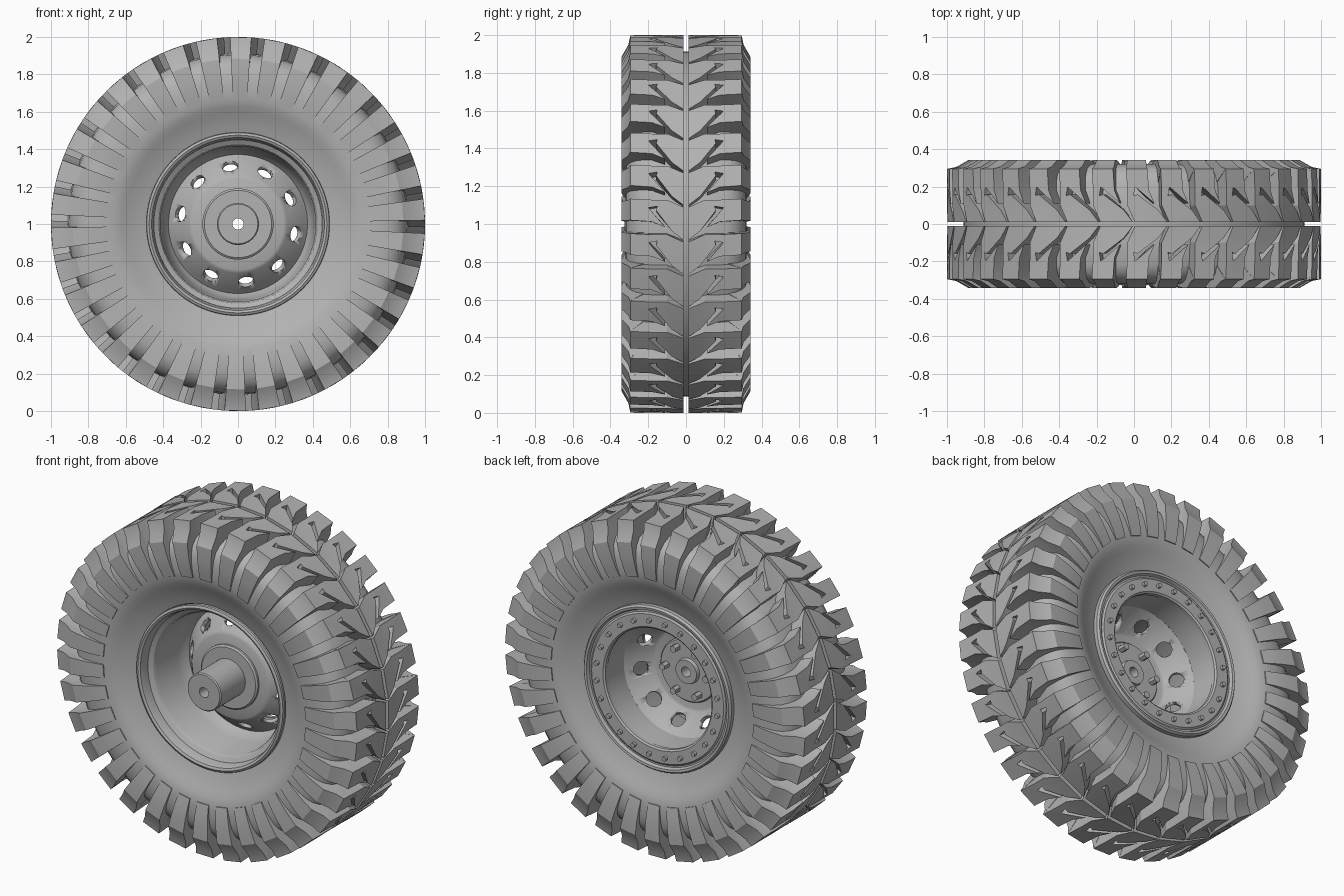
import bpy, bmesh
from math import sin, cos, tau, radians
from mathutils import Vector, Matrix
from mathutils.geometry import tessellate_polygon

if "Cube" in bpy.data.objects:
    bpy.data.objects.remove(bpy.data.objects["Cube"])

grey = bpy.data.materials.new("plain grey")
grey.use_nodes = True
COLOUR = (0.45, 0.45, 0.45, 1)
grey.diffuse_color = COLOUR
grey.node_tree.nodes["Principled BSDF"].inputs["Base Color"].default_value = COLOUR


def polar(r, a, y):
    """Point on the wheel: a runs clockwise from the top, seen from the front."""
    return Vector((r * sin(a), y, 1 + r * cos(a)))


def finish(name, bm, angle=32):
    bmesh.ops.recalc_face_normals(bm, faces=bm.faces)
    mesh = bpy.data.meshes.new(name)
    bm.to_mesh(mesh)
    bm.free()
    mesh.materials.append(grey)
    ob = bpy.data.objects.new(name, mesh)
    bpy.context.collection.objects.link(ob)
    bpy.ops.object.select_all(action='DESELECT')
    ob.select_set(True)
    bpy.context.view_layer.objects.active = ob
    bpy.ops.object.shade_smooth_by_angle(angle=radians(angle))
    return ob


def lathe(name, profile, steps=96):
    """Revolve a closed (radius, y) profile about the axle."""
    bm = bmesh.new()
    rings = [[bm.verts.new(polar(r, tau * i / steps, y)) for r, y in profile]
             for i in range(steps)]
    n = len(profile)
    for i in range(steps):
        a, b = rings[i], rings[(i + 1) % steps]
        for j in range(n):
            k = (j + 1) % n
            bm.faces.new((a[j], a[k], b[k], b[j]))
    return finish(name, bm)


def add_cylinder(bm, centre, axis, radius, depth, sides):
    turn = Vector((0, 0, 1)).rotation_difference(axis).to_matrix().to_4x4()
    bmesh.ops.create_cone(bm, cap_ends=True, segments=sides, radius1=radius,
                          radius2=radius, depth=depth,
                          matrix=Matrix.Translation(centre) @ turn)


# Tyre carcass
half = [(0.49, 0.245), (0.52, 0.255), (0.56, 0.27), (0.60, 0.289), (0.63, 0.304),
        (0.66, 0.314), (0.70, 0.32), (0.76, 0.32), (0.81, 0.314), (0.85, 0.298),
        (0.885, 0.265), (0.905, 0.22), (0.912, 0.1)]
lathe("tyre_carcass", half + [(r, -y) for r, y in reversed(half)]
      + [(0.47, -0.2), (0.47, 0.2)], 136)

# Tread lugs: slotted chevron block on the crown, then a wrap over the shoulder
LUGS = 34
TRAIL, LEAD = -0.042, 0.072
crown = [(0.004, 0.012), (0.178, 0.012), (0.13, 0.075), (0.02, 0.158),
         (-0.002, 0.152), (0.006, 0.198), (0.026, 0.182), (0.11, 0.11),
         (0.08, 0.18), (LEAD, 0.295), (TRAIL, 0.295), (-0.036, 0.18), (-0.036, 0.1)]
tris = tessellate_polygon([[Vector((a, y, 0)) for a, y in crown]])
# outer radius, outer y, root radius, root y
shoulder = [(1.0, 0.295, 0.87, 0.2), (0.95, 0.305, 0.86, 0.22),
            (0.885, 0.342, 0.84, 0.25), (0.80, 0.341, 0.79, 0.28),
            (0.73, 0.333, 0.73, 0.29), (0.675, 0.322, 0.675, 0.30)]
bm = bmesh.new()
for i in range(LUGS):
    turn = tau * i / LUGS
    for side in (-1, 1):
        top = [bm.verts.new(polar(1.0, turn + a, side * y)) for a, y in crown]
        low = [bm.verts.new(polar(0.86, turn + a, side * y)) for a, y in crown]
        for tri in tris:
            bm.faces.new([top[t] for t in tri])
            bm.faces.new([low[t] for t in tri])
        for j in range(len(crown)):
            k = (j + 1) % len(crown)
            bm.faces.new((top[j], top[k], low[k], low[j]))
        loops = []
        for ro, yo, ri, yi in shoulder:
            loops.append([bm.verts.new(polar(r, turn + a, side * y)) for r, a, y in
                          ((ro, TRAIL, yo), (ro, LEAD, yo), (ri, LEAD, yi), (ri, TRAIL, yi))])
        for a, b in zip(loops, loops[1:]):
            for j in range(4):
                k = (j + 1) % 4
                bm.faces.new((a[j], a[k], b[k], b[j]))
        bm.faces.new(loops[0])
        bm.faces.new(loops[-1])
finish("tread_lugs", bm, 20)

# Rim barrel with rolled front flange
lathe("rim_barrel", [(0.475, -0.24), (0.49, -0.255), (0.488, -0.27), (0.475, -0.277),
                     (0.462, -0.27), (0.455, -0.25), (0.45, -0.215), (0.425, -0.2),
                     (0.415, -0.18), (0.405, 0.0), (0.385, 0.05), (0.352, 0.09),
                     (0.352, 0.12), (0.36, 0.25), (0.48, 0.25), (0.48, 0.0)])

# Outer clamp ring on the back side
lathe("clamp_ring", [(0.355, 0.24), (0.355, 0.262), (0.365, 0.27), (0.44, 0.27),
                     (0.45, 0.262), (0.46, 0.262), (0.468, 0.28), (0.482, 0.282),
                     (0.492, 0.27), (0.492, 0.24)])

# Wheel disc, bulging to the front, pierced by ten round holes
disc = lathe("wheel_disc", [(0.39, 0.085), (0.355, 0.05), (0.262, -0.062),
                            (0.245, -0.07), (0.1, -0.07), (0.1, -0.046),
                            (0.235, -0.046), (0.25, -0.04), (0.345, 0.075),
                            (0.37, 0.115), (0.39, 0.115)])
bm = bmesh.new()
for i in range(10):
    a = radians(-8) + tau * i / 10
    axis = (polar(0.77, a, -0.64) - polar(0, a, 0)).normalized()
    add_cylinder(bm, polar(0.304, a, 0.006), axis, 0.042, 0.09, 24)
cutter = finish("hole_cutter", bm)
cut = disc.modifiers.new("holes", 'BOOLEAN')
cut.object = cutter
cut.solver = 'EXACT'
bpy.context.view_layer.objects.active = disc
bpy.ops.object.modifier_apply(modifier=cut.name)
bpy.data.objects.remove(cutter)

# Hub and hollow axle stub reaching the front
lathe("hub", [(0.03, -0.09), (0.18, -0.09), (0.19, -0.082), (0.19, -0.03),
              (0.183, -0.022), (0.075, -0.022), (0.07, 0.0), (0.03, 0.0)], 64)
lathe("axle_stub", [(0.03, -0.325), (0.106, -0.325), (0.112, -0.318),
                    (0.112, -0.05), (0.03, -0.05)], 48)


# Bolt circles
def bolt_circle(name, count, radius, y, size, height):
    bm = bmesh.new()
    for i in range(count):
        add_cylinder(bm, polar(radius, tau * (i + 0.5) / count, y + height / 2),
                     Vector((0, 1, 0)), size, height, 6 if size > 0.015 else 12)
    finish(name, bm)


bolt_circle("clamp_bolts", 24, 0.405, 0.266, 0.0135, 0.022)
bolt_circle("hub_bolts", 6, 0.145, -0.026, 0.021, 0.05)
